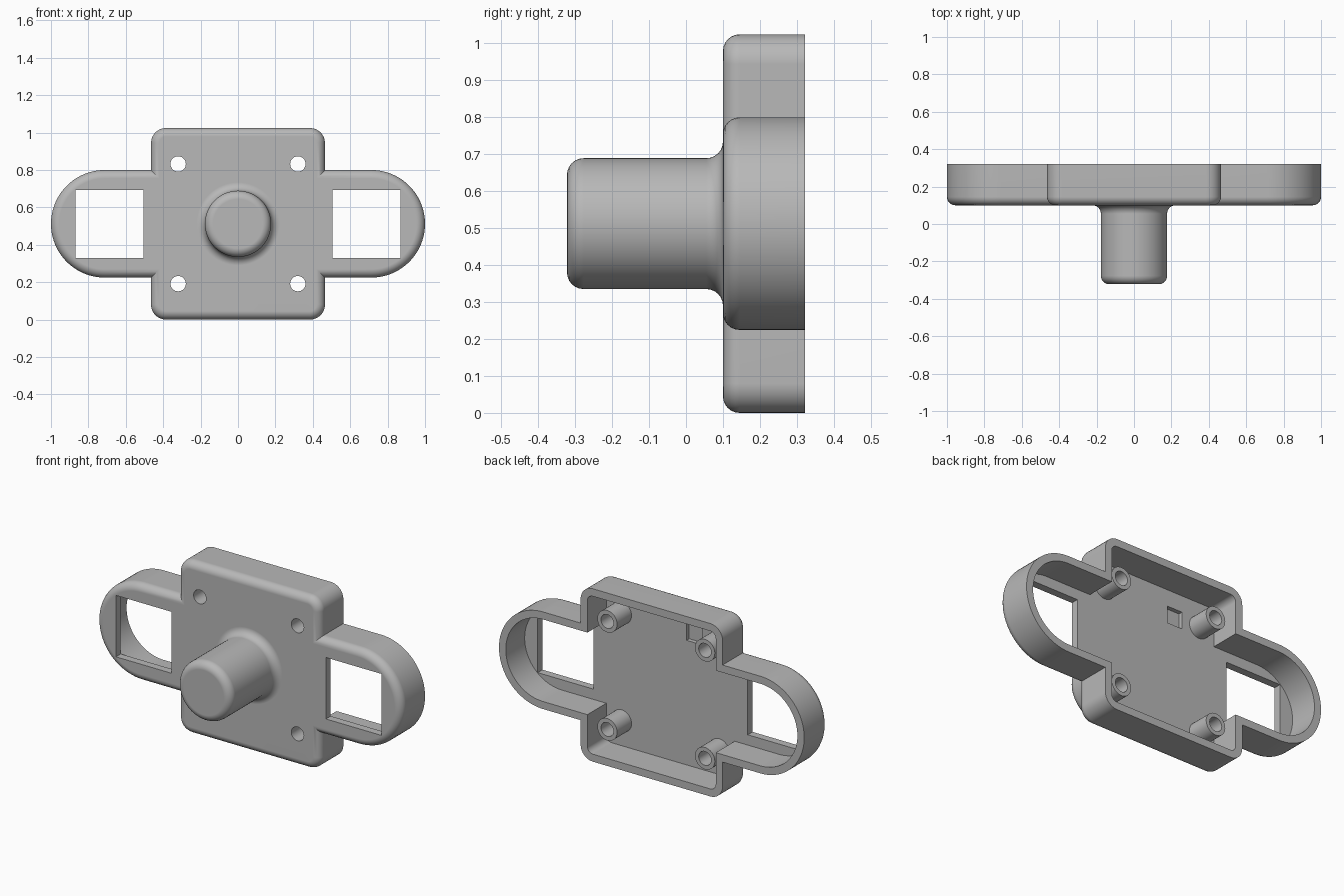
import bpy, bmesh
from math import sin, cos, pi, radians

if "Cube" in bpy.data.objects:
    bpy.data.objects.remove(bpy.data.objects["Cube"], do_unlink=True)

# Main dimensions
MID = 0.512                      # height of the centre line
BODY_W, BODY_H, CORNER = 0.465, 0.512, 0.08
EAR_X, EAR_R = 0.7125, 0.2875
FRONT, FLOOR, RIM = 0.10, 0.145, 0.322
FILLET = WALL = 0.045
STEM_R, STEM_TIP = 0.177, -0.322

grey = bpy.data.materials.new("plain_grey")
grey.use_nodes = True
colour = (0.48, 0.48, 0.48, 1)
grey.diffuse_color = colour
grey.node_tree.nodes["Principled BSDF"].inputs["Base Color"].default_value = colour


def arc(cx, cz, r, start, end, steps):
    angles = [start + (end - start) * i / steps for i in range(steps + 1)]
    return [(cx + r * cos(a), cz + r * sin(a)) for a in angles]


def outline(inset):
    """Body with two round ears, shrunk by inset, as a loop of (x, z)."""
    q = arc(EAR_X, 0, EAR_R - inset, 0, pi / 2, 20)
    q.append((BODY_W - inset, EAR_R - inset))
    q += arc(BODY_W - CORNER, BODY_H - CORNER, CORNER - inset, 0, pi / 2, 8)
    return (q + [(-x, z) for x, z in reversed(q)]
            + [(-x, -z) for x, z in q[1:]]
            + [(x, -z) for x, z in reversed(q[1:])])


def loft(name, layers):
    """Skin a stack of (loop, y) layers and cap both ends."""
    bm = bmesh.new()
    rings = [[bm.verts.new((x, y, z + MID)) for x, z in loop] for loop, y in layers]
    for a, b in zip(rings, rings[1:]):
        n = len(a)
        for i in range(n):
            j = (i + 1) % n
            bm.faces.new((a[i], a[j], b[j], b[i]))
    bm.faces.new(rings[0])
    bm.faces.new(rings[-1])
    bmesh.ops.recalc_face_normals(bm, faces=bm.faces)
    mesh = bpy.data.meshes.new(name)
    bm.to_mesh(mesh)
    bm.free()
    mesh.materials.append(grey)
    obj = bpy.data.objects.new(name, mesh)
    bpy.context.collection.objects.link(obj)
    return obj


def turned(name, profile, x=0, z=0, sides=32):
    """Round part along y from (radius, y) pairs."""
    return loft(name, [(arc(x, z, r, 0, 2 * pi, sides)[:-1], y) for r, y in profile])


def box(name, x, z, half, y0, y1):
    square = [(x + sx * half, z + sz * half)
              for sx, sz in ((-1, -1), (1, -1), (1, 1), (-1, 1))]
    return loft(name, [(square, y0), (square, y1)])


def combine(target, part, operation):
    part.hide_render = True
    mod = target.modifiers.new(operation.lower(), "BOOLEAN")
    mod.operation, mod.solver, mod.object = operation, "EXACT", part
    bpy.context.view_layer.objects.active = target
    bpy.ops.object.modifier_apply(modifier=mod.name)
    bpy.data.objects.remove(part, do_unlink=True)


# Open-backed tray: inside floor, up the wall, over the rim, round the front edge
steps = [i * pi / 2 / 6 for i in range(7)]
layers = [(outline(WALL - 0.0005), FLOOR), (outline(WALL - 0.0005), RIM), (outline(0), RIM)]
layers += [(outline(FILLET * (1 - cos(a))), FRONT + FILLET * (1 - sin(a))) for a in steps]
housing = loft("housing", layers)

# Stem with rounded tip and flared root
tip = [(STEM_R - FILLET * (1 - sin(a)), STEM_TIP + FILLET * (1 - cos(a))) for a in steps]
root = [(STEM_R + FILLET * (1 - cos(a)), FRONT - FILLET * (1 - sin(a))) for a in steps]
stem = turned("stem", tip + root + [(root[-1][0], FRONT + 0.02)], sides=64)
combine(housing, stem, "UNION")

# Screw bosses with through holes
for x in (-0.32, 0.32):
    for z in (-0.32, 0.32):
        combine(housing, turned("boss", [(0.065, 0.12), (0.065, 0.28)], x, z), "UNION")
        combine(housing, turned("screw_hole", [(0.041, 0), (0.041, 0.4)], x, z), "DIFFERENCE")

# Square windows in the ears
for side in (-1, 1):
    combine(housing, box("window", side * 0.688, 0, 0.182, 0, 0.16), "DIFFERENCE")

# Small square recess in the inside floor
combine(housing, box("recess", -0.155, 0.32, 0.05, FLOOR - 0.025, FLOOR + 0.02), "DIFFERENCE")

# Smooth curved surfaces, crisp edges
bpy.ops.object.select_all(action="DESELECT")
housing.select_set(True)
bpy.context.view_layer.objects.active = housing
bpy.ops.object.shade_smooth_by_angle(angle=radians(30))
normals = housing.modifiers.new("flat_faces", "WEIGHTED_NORMAL")
normals.keep_sharp = True
